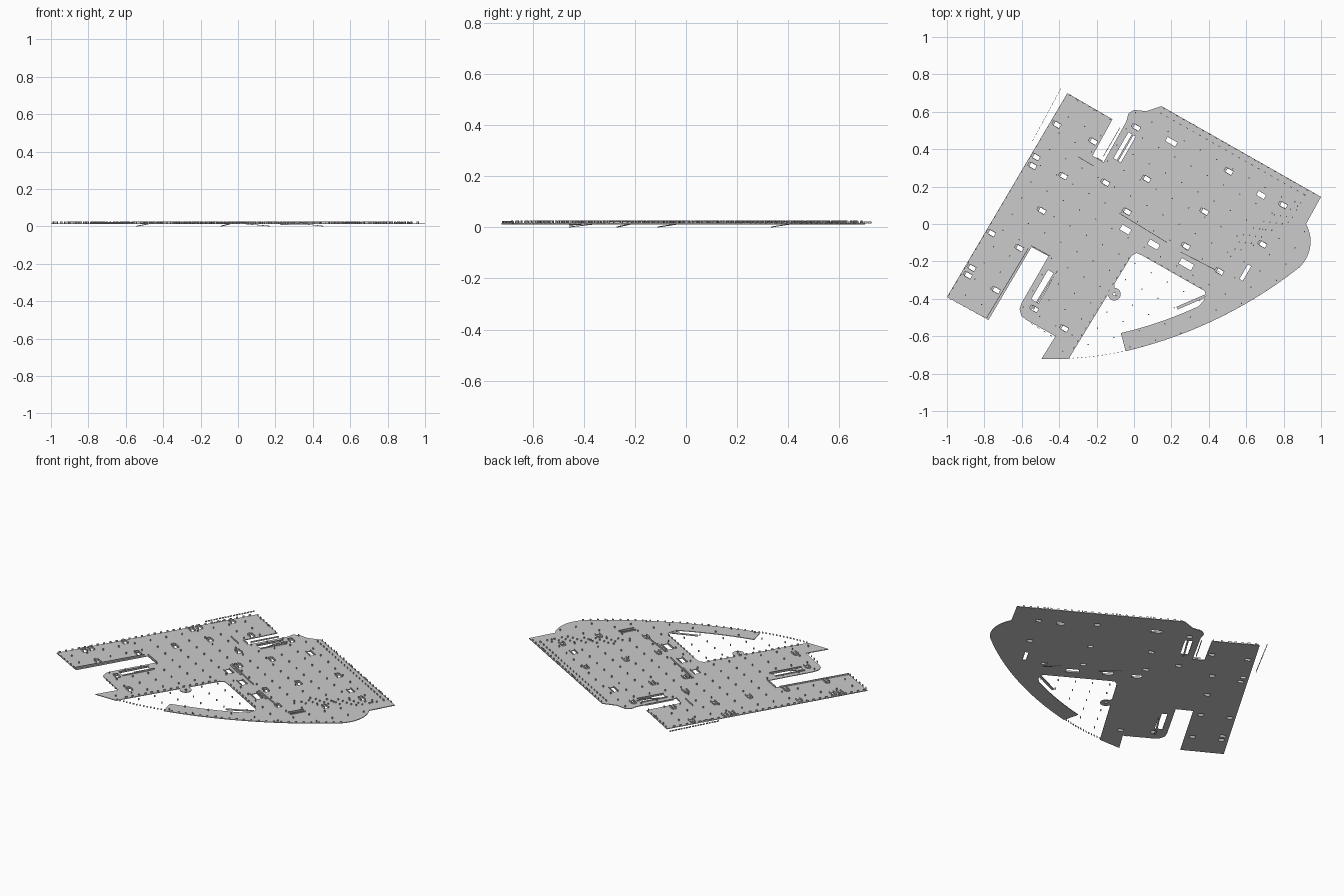
import bpy, bmesh, math
from mathutils import Vector

if "Cube" in bpy.data.objects:
    bpy.data.objects.remove(bpy.data.objects["Cube"])

U = Vector((0.5, 0.866))      # long axis of the building grid
V = Vector((0.866, -0.5))     # cross axis
Z0, Z1, TOP = 0.012, 0.016, 0.027


def arc(p, q, r, n):
    """Points on the circle through p, q, r."""
    (ax, ay), (bx, by), (cx, cy) = p, q, r
    d = 2 * (ax * (by - cy) + bx * (cy - ay) + cx * (ay - by))
    a2, b2, c2 = ax * ax + ay * ay, bx * bx + by * by, cx * cx + cy * cy
    ox = (a2 * (by - cy) + b2 * (cy - ay) + c2 * (ay - by)) / d
    oy = (a2 * (cx - bx) + b2 * (ax - cx) + c2 * (bx - ax)) / d
    rad = math.hypot(ax - ox, ay - oy)
    t0, t1 = math.atan2(ay - oy, ax - ox), math.atan2(cy - oy, cx - ox)
    dt = (t1 - t0 + math.pi) % (2 * math.pi) - math.pi
    return [(ox + rad * math.cos(t0 + dt * i / n), oy + rad * math.sin(t0 + dt * i / n))
            for i in range(n + 1)]


def rect(c, lu, lv):
    c = Vector(c)
    return [c + U * (lu / 2 * i) + V * (lv / 2 * j) for i, j in ((-1, -1), (-1, 1), (1, 1), (1, -1))]


def plate(name, loops, z0=Z0, z1=Z1):
    """Flat slab filled from an outline and hole loops."""
    cu = bpy.data.curves.new(name, 'CURVE')
    cu.dimensions, cu.fill_mode, cu.extrude = '2D', 'BOTH', (z1 - z0) / 2
    for pts in loops:
        s = cu.splines.new('POLY')
        s.points.add(len(pts) - 1)
        for sp, p in zip(s.points, pts):
            sp.co = (p[0], p[1], 0, 1)
        s.use_cyclic_u = True
    ob = bpy.data.objects.new(name, cu)
    ob.location.z = (z0 + z1) / 2
    bpy.context.collection.objects.link(ob)
    bpy.ops.object.select_all(action='DESELECT')
    ob.select_set(True)
    bpy.context.view_layer.objects.active = ob
    bpy.ops.object.convert(target='MESH')
    return ob


def bar(bm, a, b, w, za, zb, h):
    """Box from a to b whose underside runs from za to zb."""
    a, b = Vector(a), Vector(b)
    n = (b - a).normalized().orthogonal() * (w / 2)
    vs = [bm.verts.new((p.x, p.y, z)) for p, z in
          ((a - n, za), (b - n, zb), (b + n, zb), (a + n, za),
           (a - n, za + h), (b - n, zb + h), (b + n, zb + h), (a + n, za + h))]
    for f in ((3, 2, 1, 0), (4, 5, 6, 7), (0, 1, 5, 4), (1, 2, 6, 5), (2, 3, 7, 6), (3, 0, 4, 7)):
        bm.faces.new([vs[i] for i in f])


def finish(bm, name):
    bmesh.ops.recalc_face_normals(bm, faces=bm.faces)
    me = bpy.data.meshes.new(name)
    bm.to_mesh(me)
    bm.free()
    bpy.context.collection.objects.link(bpy.data.objects.new(name, me))


def dashes(bm, a, b, step, length, w=0.003, h=0.010, z=Z1):
    a, b = Vector(a), Vector(b)
    d = (b - a).normalized()
    for i in range(int((b - a).length / step)):
        p = a + d * (step * (i + 0.25))
        bar(bm, p, p + d * length, w, z, z, h)


def inside(p, poly):
    hit = False
    for (x0, y0), (x1, y1) in zip(poly, poly[1:] + poly[:1]):
        if (y0 > p[1]) != (y1 > p[1]) and p[0] < (x1 - x0) * (p[1] - y0) / (y1 - y0) + x0:
            hit = not hit
    return hit


# Floor outline, clockwise from the far left corner
outline = [(-1.0, -0.39), (-0.356, 0.70), (-0.115, 0.56), (-0.222, 0.365), (-0.163, 0.33),
           (-0.04, 0.55), (-0.03, 0.59), (0.0, 0.61), (0.065, 0.603), (0.147, 0.63), (1.0, 0.145)]
outline += arc((0.92, 0.0), (0.944, -0.10), (0.896, -0.22), 10)
outer = arc((0.88, -0.235), (0.35, -0.55), (-0.045, -0.68), 24)
outline += outer
outline += arc((-0.07, -0.583), (0.136, -0.524), (0.345, -0.44), 10)
outline += [(0.372, -0.41), (0.384, -0.38), (0.377, -0.358), (0.04, -0.166), (0.013, -0.155),
            (-0.013, -0.17), (-0.35, -0.722), (-0.495, -0.722), (-0.42, -0.60), (-0.575, -0.513),
            (-0.602, -0.492), (-0.612, -0.455), (-0.60, -0.42), (-0.457, -0.172), (-0.548, -0.123),
            (-0.778, -0.513)]

# Stairwell openings: small ones share a size, larger ones carry their own
small = [(-0.41, 0.53), (-0.522, 0.357), (-0.54, 0.31), (-0.215, 0.44), (-0.375, 0.255),
         (-0.15, 0.22), (-0.49, 0.07), (-0.76, -0.05), (-0.61, -0.13), (-0.865, -0.235),
         (-0.885, -0.275), (-0.735, -0.355), (-0.53, -0.455), (-0.37, -0.56), (0.51, 0.28),
         (0.38, 0.065), (0.07, 0.24), (0.28, -0.12), (0.69, -0.11), (0.80, 0.10),
         (0.46, -0.255), (-0.035, 0.065), (0.015, 0.515)]
large = [((-0.05, 0.41), 0.16, 0.045), ((-0.485, -0.335), 0.18, 0.045), ((0.2, 0.44), 0.025, 0.06),
         ((0.68, 0.155), 0.025, 0.045), ((-0.045, -0.03), 0.03, 0.055), ((0.105, -0.11), 0.03, 0.06),
         ((0.28, -0.215), 0.035, 0.075), ((0.595, -0.26), 0.09, 0.02)]
holes = [rect(c, 0.022, 0.034) for c in small] + [rect(*h) for h in large]
plate("floor_plate", [outline] + holes)

# Round landing with a central eye, and its short link to the floor
circle = lambda c, r, n: [(c[0] + r * math.cos(2 * math.pi * i / n),
                           c[1] + r * math.sin(2 * math.pi * i / n)) for i in range(n)]
plate("round_landing", [circle((-0.105, -0.375), 0.034, 24), circle((-0.105, -0.375), 0.007, 12)])
bm = bmesh.new()
bar(bm, (-0.115, -0.325), (-0.112, -0.35), 0.02, Z0, Z0, Z1 - Z0)
bar(bm, (0.23, -0.45), (0.38, -0.385), 0.016, 0.008, Z0, 0.004)
finish(bm, "link_walkways")

# Stair enclosures and flights beside each opening
bm, st = bmesh.new(), bmesh.new()
for c in small:
    a, b, c2, d = rect(c, 0.026, 0.038)
    for p, q in ((a, b), (d, c2), (a, d)):
        bar(bm, p, q, 0.003, Z1, Z1, 0.010)
    m = Vector(c)
    bar(st, m - V * 0.03, m - V * 0.017, 0.022, Z1, Z1, 0.009)
for c, lu, lv in large:
    a, b, c2, d = rect(c, lu + 0.006, lv + 0.006)
    for p, q in (((a, b), (d, c2)) if lv > lu else ((b, c2), (d, a))):
        bar(bm, p, q, 0.003, Z1, Z1, 0.007)
finish(bm, "stair_enclosures")

# Escalators sloping down to the level below
for a, b, w in (((-0.085, 0.047), (0.17, -0.108), 0.008), ((0.245, -0.16), (0.455, -0.268), 0.008),
                ((-0.42, -0.255), (-0.54, -0.455), 0.010), ((0.0, 0.49), (-0.09, 0.335), 0.010)):
    a, b = Vector(a), Vector(b)
    m = (a + b) / 2
    bar(st, a, m, w, Z1, Z1, 0.004)
    bar(st, m, b, w, Z0, 0.0, 0.003)
finish(st, "stair_flights")

# Inner partitions
bm = bmesh.new()
for a, b in (((-0.565, -0.13), (-0.79, -0.505)), ((-0.30, 0.36), (-0.215, 0.31)),
             ((-0.20, 0.355), (-0.165, 0.335)), ((-0.075, 0.515), (-0.165, 0.36)),
             ((-0.41, -0.25), (-0.45, -0.32)), ((-0.08, 0.058), (0.175, -0.098)),
             ((0.25, -0.15), (0.46, -0.258)), ((-0.55, -0.115), (-0.45, -0.17))):
    bar(bm, a, b, 0.003, Z1, Z1, 0.009)
finish(bm, "partitions")

# Facade mullions along the outer edges and the courtyard
bm = bmesh.new()
for a, b in (((-0.995, -0.39), (-0.36, 0.69)), ((0.147, 0.625), (0.99, 0.147)),
             ((-0.355, 0.695), (-0.12, 0.558)), ((0.37, -0.348), (0.04, -0.16)),
             ((-0.02, -0.17), (-0.355, -0.715)), ((-0.43, -0.605), (-0.57, -0.52)),
             ((-0.995, -0.395), (-0.78, -0.51)), ((0.13, 0.60), (0.95, 0.135))):
    dashes(bm, a, b, 0.04, 0.012)
for x, y in outer + arc((-0.045, -0.68), (-0.2, -0.71), (-0.35, -0.722), 14):
    bar(bm, (x, y + 0.003), (x + 0.008, y + 0.006), 0.003, Z1 - 0.002, Z1, 0.009)
dashes(bm, (-0.545, 0.44), (-0.388, 0.73), 0.018, 0.013, 0.002, 0.008, 0.014)
dashes(bm, (-0.505, 0.44), (-0.46, 0.52), 0.018, 0.013, 0.002, 0.008, 0.014)
finish(bm, "facade_mullions")

# Column grid over the floor and courtyard
court = [(-0.35, -0.71), (-0.045, -0.67), (0.35, -0.43), (0.377, -0.358), (0.013, -0.155)]
bm = bmesh.new()
for i in range(-12, 13):
    for j in range(-12, 13):
        p = U * (i * 0.1 + 0.02) + V * (j * 0.1 + 0.01)
        if any(inside(p, h) for h in holes):
            continue
        if inside(p, outline) or inside(p, court):
            bar(bm, p - U * 0.003, p + U * 0.003, 0.006, Z1, Z1, TOP - Z1)
# Denser stands at the right-hand end
for i in range(7):
    for j in range(4):
        p = Vector((0.93, 0.14)) - U * (j * 0.045) - V * 0.02 + Vector((-0.055, -0.035)) * i
        if inside(p, outline) and not any(inside(p, h) for h in holes):
            bar(bm, p, p + U * 0.008, 0.004, Z1, Z1, 0.009)
finish(bm, "columns")
